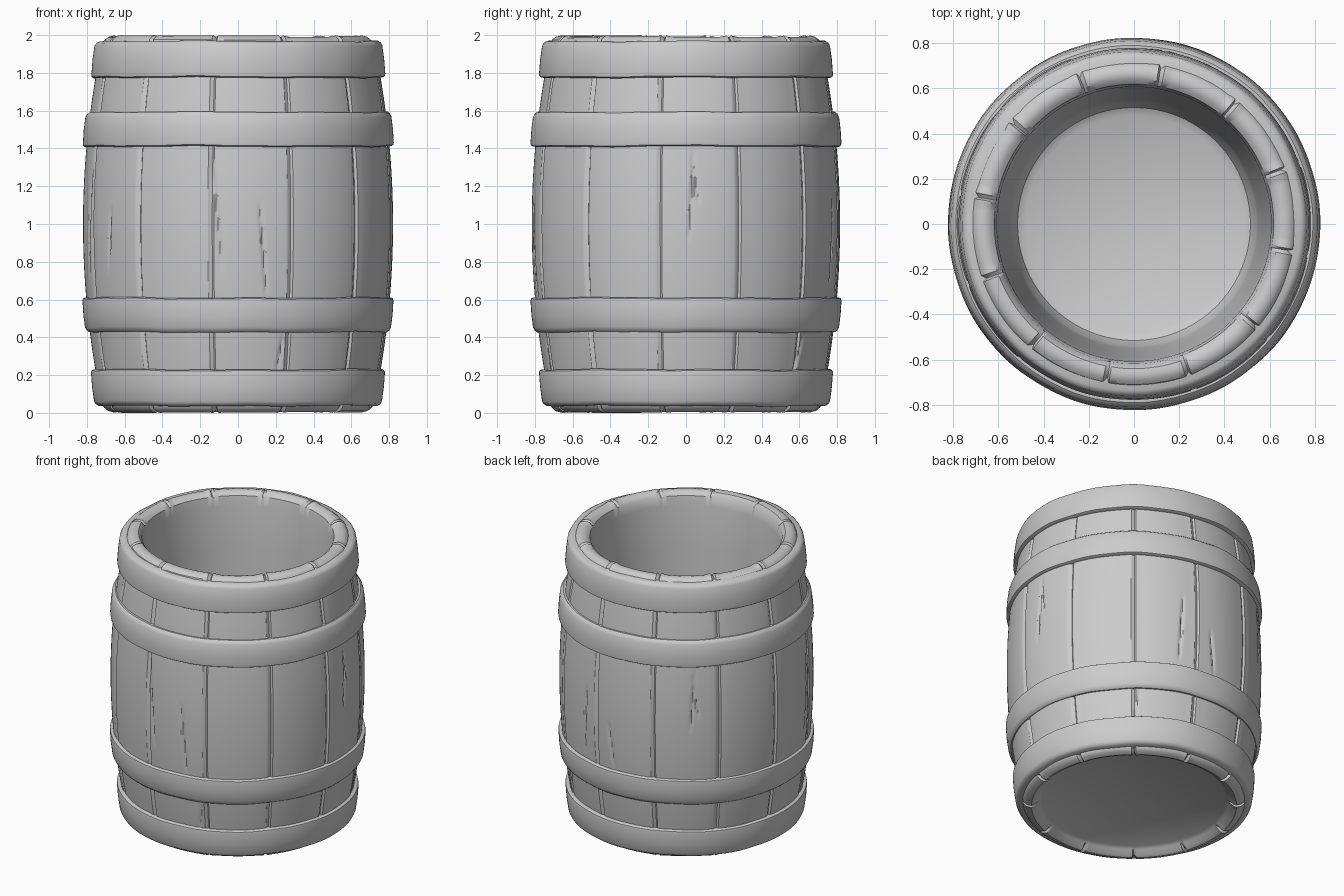
import bpy, bmesh, math, random

random.seed(4)
cube = bpy.data.objects.get("Cube")
if cube:
    bpy.data.objects.remove(cube, do_unlink=True)

grey = bpy.data.materials.new("plain grey")
grey.use_nodes = True
grey.diffuse_color = (0.6, 0.6, 0.6, 1)
grey.node_tree.nodes["Principled BSDF"].inputs["Base Color"].default_value = (0.6, 0.6, 0.6, 1)

STAVES, COLS, SEAM = 12, 480, 20


def lathe(name, profile, cols, shape, closed):
    """Spin a profile round z; shape(angle, point) returns the final (r, z)."""
    bm = bmesh.new()
    rings = []
    for p in profile:
        if p[0] == 0:
            rings.append([bm.verts.new((0, 0, p[1]))] * cols)
            continue
        ring = []
        for c in range(cols):
            deg = 360 * c / cols
            r, z = shape(deg, p)
            a = math.radians(deg)
            ring.append(bm.verts.new((r * math.cos(a), r * math.sin(a), z)))
        rings.append(ring)
    pairs = list(zip(rings, rings[1:]))
    if closed:
        pairs.append((rings[-1], rings[0]))
    for low, high in pairs:
        for c in range(cols):
            n = (c + 1) % cols
            corners = dict.fromkeys((low[c], low[n], high[n], high[c]))
            bm.faces.new(list(corners))
    bmesh.ops.recalc_face_normals(bm, faces=bm.faces)
    mesh = bpy.data.meshes.new(name)
    bm.to_mesh(mesh)
    bm.free()
    mesh.materials.append(grey)
    obj = bpy.data.objects.new(name, mesh)
    bpy.context.collection.objects.link(obj)
    bpy.ops.object.select_all(action='DESELECT')
    obj.select_set(True)
    bpy.context.view_layer.objects.active = obj
    bpy.ops.object.shade_smooth_by_angle(angle=math.radians(35))
    return obj


def belly(z):
    return 0.818 - 0.11 * (z - 1) ** 2


# Wood cracks: angle, bottom, top, sideways drift in degrees
cracks = [(-96, 0.75, 1.4, -4), (-79, 0.6, 1.12, -3), (-147, 0.75, 1.1, 2),
          (1, 0.9, 1.4, 2), (5, 1.1, 1.38, -3), (-74, 0.22, 0.42, 2),
          (50, 0.22, 0.42, 3), (127, 0.95, 1.38, 2), (131, 1.05, 1.35, -3),
          (71, 0.65, 1.15, 2), (90, 0.62, 0.95, -3), (-165, 0.7, 1.3, 3)]
lift = [random.uniform(-0.012, 0) for _ in range(STAVES)]
bulge = [random.uniform(-0.004, 0.004) for _ in range(STAVES)]


def crack_depth(deg, z):
    depth = 0
    for angle, low, high, drift in cracks:
        if low < z < high:
            t = (z - low) / (high - low)
            gap = abs((deg - angle - drift * t + 180) % 360 - 180)
            depth = max(depth, 0.012 * math.sin(math.pi * t) ** 0.5 * max(0, 1 - gap / 0.9))
    return depth


def stave_shape(deg, p):
    r, z, kind = p
    turn = (deg - SEAM) % 360
    index = int(turn // 30)
    edge = min(turn % 30, 30 - turn % 30)
    groove = 0.016 * max(0, 1 - edge / 0.9)
    soft = min(1, edge / 4)
    if kind == "side":
        r += bulge[index] * soft - groove - crack_depth(deg, z)
    elif kind == "rim":
        side = 1 if z > 1 else -1
        z += side * (lift[index] * soft - 1.3 * groove) * (1 if z > 1 else 0.5)
        z = max(0, z) if side > 0 else max(0, z + 2.6 * groove * 0.5)
        if r > 0.68:
            r -= groove
    return r, z


# Barrel shell: recessed underside, bulging staves, rounded rim, hollow inside
under = [(0, 0.05, "in"), (0.59, 0.05, "in"), (0.615, 0.035, "in"),
         (0.64, 0.008, "rim"), (0.66, 0, "rim"), (0.69, 0.008, "rim"), (0.71, 0.025, "rim")]
side = [(belly(z / 40), z / 40, "side") for z in range(2, 79)]
rim = [(0.71, 1.978, "rim"), (0.69, 1.994, "rim"), (0.665, 2.0, "rim"),
       (0.64, 1.994, "rim"), (0.618, 1.965, "in")]
inside = [(0.607, 1.9, "in"), (0.595, 1.6, "in"), (0.58, 1.2, "in"), (0.565, 0.8, "in"),
          (0.55, 0.4, "in"), (0.54, 0.28, "in"), (0.515, 0.22, "in"), (0.48, 0.2, "in"),
          (0, 0.2, "in")]
lathe("barrel_staves", under + side + rim + inside, COLS, stave_shape, False)


# Four hoops, the lower pair mirroring the upper pair
def hoop_profile(low, high, r_low, r_high, chamfer):
    mid = (r_low + r_high) / 2 + 0.002
    return [(r_low - 0.09, low), (r_low - 0.012, low), (r_low - 0.002, low + 0.006),
            (r_low, low + 0.018), (mid, (low + high) / 2), (r_high, high - 0.025),
            (r_high - 0.008, high - 0.01), (r_high - chamfer, high), (r_high - 0.09, high)]


def hoop_shape(phase):
    def shape(deg, p):
        a = math.radians(deg)
        wave = math.sin(3 * a + phase) + math.sin(7 * a + 2 * phase) + 0.6 * math.sin(16 * a)
        return p[0] + 0.001 * wave, p[1] + 0.0018 * wave
    return shape


for kind, spec in (("end", (1.775, 1.968, 0.778, 0.762, 0.025)),
                   ("middle", (1.41, 1.592, 0.823, 0.81, 0.02))):
    points = hoop_profile(*spec)
    lathe("upper_%s_hoop" % kind, points, 192, hoop_shape(1), True)
    lathe("lower_%s_hoop" % kind, [(r, 2.02 - z if kind == "middle" else 2.005 - z)
                                   for r, z in points], 192, hoop_shape(3), True)
